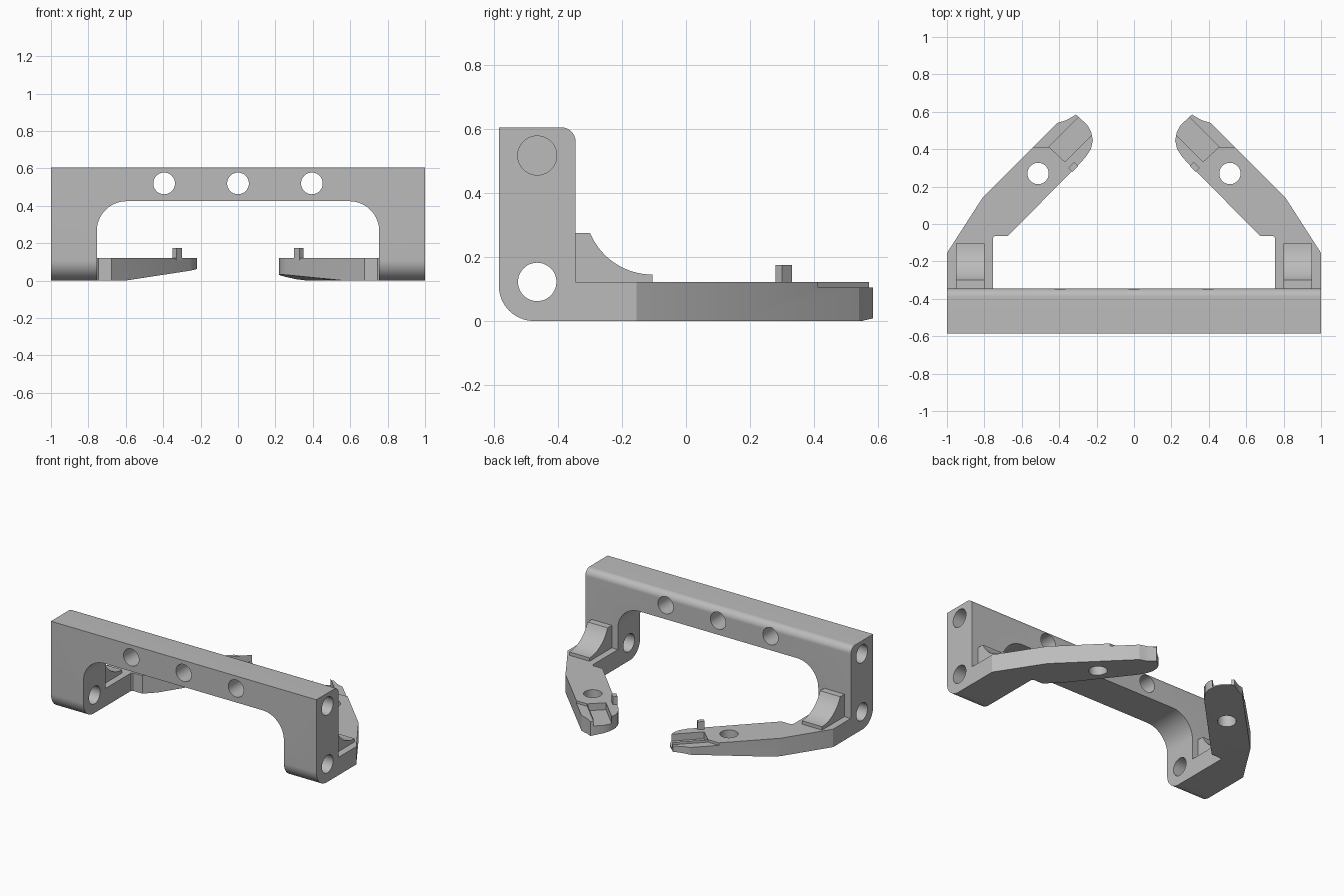
import bpy, bmesh
from math import radians, cos, sin
from mathutils import Vector

if "Cube" in bpy.data.objects:
    bpy.data.objects.remove(bpy.data.objects["Cube"], do_unlink=True)

GREY = (0.5, 0.5, 0.5, 1)
mat = bpy.data.materials.new("plain_grey")
mat.use_nodes = True
mat.diffuse_color = GREY
mat.node_tree.nodes["Principled BSDF"].inputs["Base Color"].default_value = GREY


def arc(cx, cy, r, start, end, n=16):
    """Points on an arc, angles in degrees."""
    angles = [radians(start + (end - start) * i / n) for i in range(n + 1)]
    return [(cx + r * cos(a), cy + r * sin(a)) for a in angles]


def circle(cx, cy, r):
    return arc(cx, cy, r, 0, 360, 48)[:-1]


def prism(name, points, lo, hi, axis, bottom=None):
    """Extrude a 2D outline along an axis; optionally trim below a plane."""
    place = {"x": lambda u, v, t: (t, u, v),
             "y": lambda u, v, t: (u, t, v),
             "z": lambda u, v, t: (u, v, t)}[axis]
    bm = bmesh.new()
    base = bm.faces.new([bm.verts.new(place(u, v, lo)) for u, v in points])
    grown = bmesh.ops.extrude_face_region(bm, geom=[base])["geom"]
    shift = Vector(place(0, 0, hi - lo))
    bmesh.ops.translate(bm, vec=shift,
                        verts=[g for g in grown if isinstance(g, bmesh.types.BMVert)])
    bmesh.ops.recalc_face_normals(bm, faces=bm.faces)
    if bottom:
        cut = bmesh.ops.bisect_plane(bm, geom=bm.verts[:] + bm.edges[:] + bm.faces[:],
                                     plane_co=bottom[0], plane_no=bottom[1],
                                     clear_inner=True)["geom_cut"]
        bmesh.ops.contextual_create(
            bm, geom=[e for e in cut if isinstance(e, bmesh.types.BMEdge)])
        bmesh.ops.recalc_face_normals(bm, faces=bm.faces)
    mesh = bpy.data.meshes.new(name)
    bm.to_mesh(mesh)
    bm.free()
    obj = bpy.data.objects.new(name, mesh)
    bpy.context.collection.objects.link(obj)
    mesh.materials.append(mat)
    return obj


def carve(obj, cutters):
    """Subtract the cutters, bake the result and drop the cutters."""
    for c in cutters:
        c.hide_render = True
        mod = obj.modifiers.new("cut", "BOOLEAN")
        mod.operation, mod.solver, mod.object = "DIFFERENCE", "EXACT", c
    bpy.context.view_layer.update()
    graph = bpy.context.evaluated_depsgraph_get()
    baked = bpy.data.meshes.new_from_object(obj.evaluated_get(graph))
    obj.modifiers.clear()
    obj.data = baked
    for c in cutters:
        bpy.data.objects.remove(c, do_unlink=True)


def finish(obj):
    bpy.ops.object.select_all(action="DESELECT")
    obj.select_set(True)
    bpy.context.view_layer.objects.active = obj
    bpy.ops.object.shade_smooth_by_angle(angle=radians(25))


# Bridge frame: rounded side profile with an arched opening
FRONT, BACK, TOP = -0.585, -0.345, 0.605
profile = ([(BACK, 0)] + arc(FRONT + 0.11, 0.11, 0.11, 270, 180)
           + [(FRONT, TOP)] + arc(BACK - 0.045, TOP - 0.045, 0.045, 90, 0))
frame = prism("bridge_frame", profile, -1, 1, "x")
opening = ([(-0.755, -0.1)] + arc(-0.595, 0.265, 0.16, 180, 90)
           + arc(0.595, 0.265, 0.16, 90, 0) + [(0.755, -0.1)])
cutters = [prism("cut_opening", opening, -0.8, -0.2, "y"),
           prism("cut_lower_bore", circle(-0.465, 0.122, 0.06), -1.2, 1.2, "x")]
for x in (-0.395, 0, 0.395):
    cutters.append(prism("cut_cross_hole", circle(x, 0.52, 0.058), -0.8, -0.2, "y"))
for lo, hi in ((-1.2, -0.75), (0.75, 1.2)):
    cutters.append(prism("cut_end_bore", circle(-0.465, 0.517, 0.061), lo, hi, "x"))
carve(frame, cutters)
finish(frame)

# Arms, gussets and pegs on both sides
ARM = [(1, BACK), (1, -0.155), (0.81, 0.14), (0.41, 0.54), (0.36, 0.556),
       (0.31, 0.585), (0.25, 0.53), (0.229, 0.492), (0.22, 0.445), (0.231, 0.4),
       (0.26, 0.355), (0.675, -0.065), (0.745, -0.065), (0.755, -0.075), (0.755, BACK)]
GROOVE = [(0.455, 0.413), (0.37, 0.333), (0.17, 0.533), (0.255, 0.613)]
LEDGE = [(0.62, 0.413), (0.455, 0.413), (0.255, 0.613), (0.62, 0.7)]
PEG = [(0.351, 0.3), (0.32, 0.331), (0.299, 0.31), (0.33, 0.279)]
GUSSET = ([(BACK, 0.11), (BACK, 0.275)]
          + arc(-0.105, 0.356, 0.211, 202.6, 270) + [(-0.105, 0.11)])

for side, s in (("left", 1), ("right", -1)):
    def flip(points):
        return [(s * x, y) for x, y in points]

    # Underside slopes: the left one across the arm, the right one along it
    slope = (-0.164, -0.064) if s > 0 else (0.076, 0.076)
    origin = (0.58, 0.02, 0) if s > 0 else (-0.6, 0, 0)
    plane = (origin, (-slope[0], -slope[1], 1))
    arm = prism(side + "_arm", flip(ARM), 0, 0.122, "z", plane)
    carve(arm, [prism("cut_arm_hole", circle(s * 0.513, 0.27, 0.057), -0.1, 0.3, "z"),
                prism("cut_groove", flip(GROOVE), 0.075, 0.3, "z"),
                prism("cut_ledge", flip(LEDGE), 0.105, 0.3, "z")])
    finish(arm)

    lo, hi = sorted((s * 0.8, s * 0.952))
    finish(prism(side + "_gusset", GUSSET, lo, hi, "x"))
    prism(side + "_peg", flip(PEG), 0.11, 0.175, "z")
